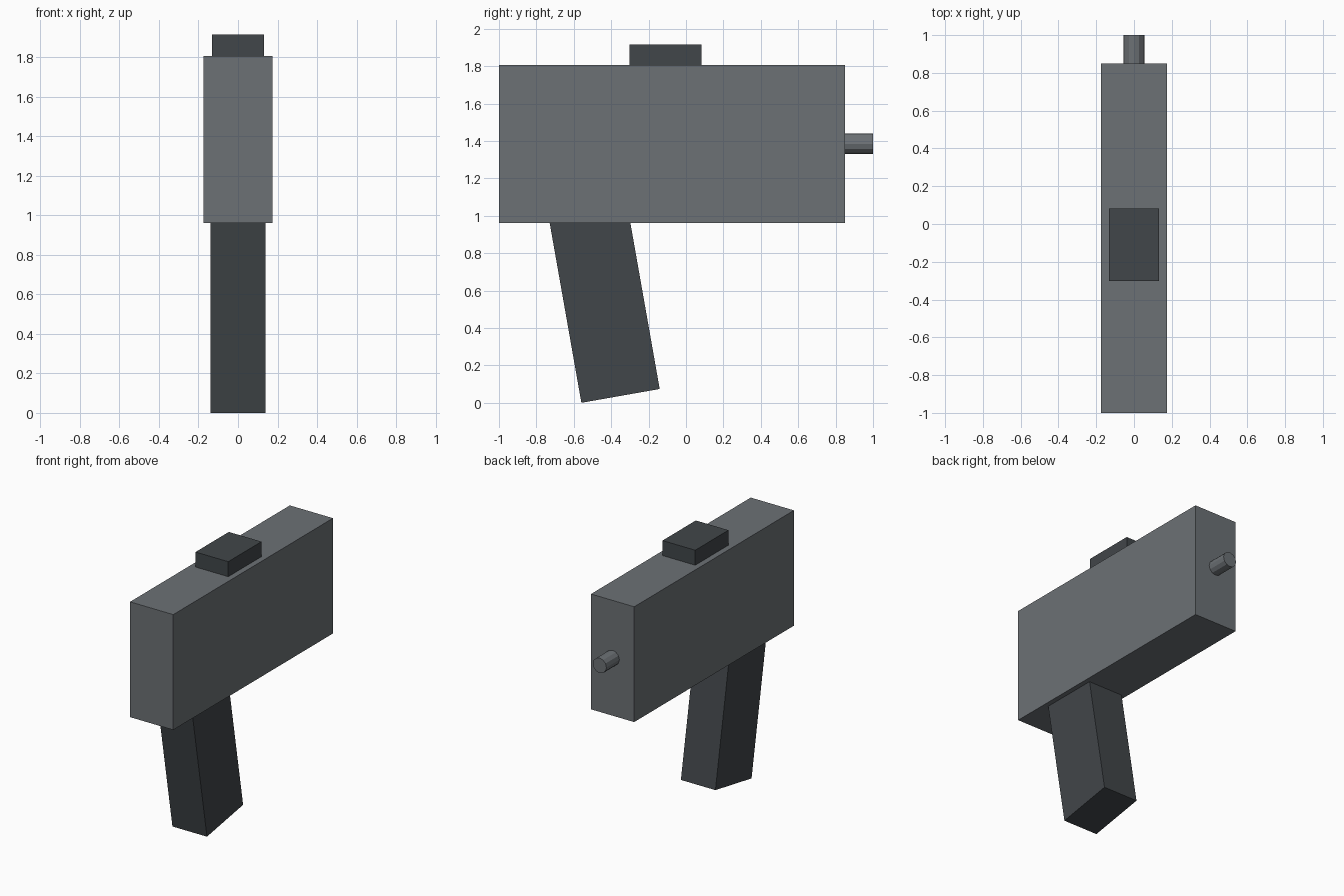
import bpy
import math
from mathutils import Matrix, Vector

cube = bpy.data.objects.get("Cube")
if cube:
    bpy.data.objects.remove(cube, do_unlink=True)


def material(name, rgb):
    mat = bpy.data.materials.new(name)
    mat.use_nodes = True
    mat.diffuse_color = (*rgb, 1)
    mat.node_tree.nodes["Principled BSDF"].inputs["Base Color"].default_value = (*rgb, 1)
    return mat


def finish(name, mat):
    obj = bpy.context.object
    obj.name = name
    obj.data.materials.append(mat)
    return obj


def box(name, mat, center, size, tilt=0.0):
    bpy.ops.mesh.primitive_cube_add(size=1)
    obj = finish(name, mat)
    obj.data.transform(Matrix.Diagonal((*size, 1)))
    obj.location = center
    obj.rotation_euler.x = tilt
    return obj


grey = material("mid grey", (0.15, 0.165, 0.178))
dark = material("dark grey", (0.053, 0.061, 0.067))

# Main housing and the raised block on top
box("body", grey, (0, -0.075, 1.383), (0.35, 1.85, 0.845))
box("top_block", dark, (0, -0.11, 1.858), (0.265, 0.385, 0.115))

# Raked handle, its top end sunk into the housing
tilt = math.radians(10)
length = 1.06
bottom = Vector((0, -0.35, 0.037))
up = Vector((0, -math.sin(tilt), math.cos(tilt)))
box("handle", dark, bottom + up * length / 2, (0.28, 0.425, length), tilt)

# Short round nozzle at the back end
bpy.ops.mesh.primitive_cylinder_add(vertices=12, radius=0.055, depth=0.17,
                                    location=(0, 0.915, 1.385),
                                    rotation=(math.radians(90), 0, 0))
finish("nozzle", grey)
